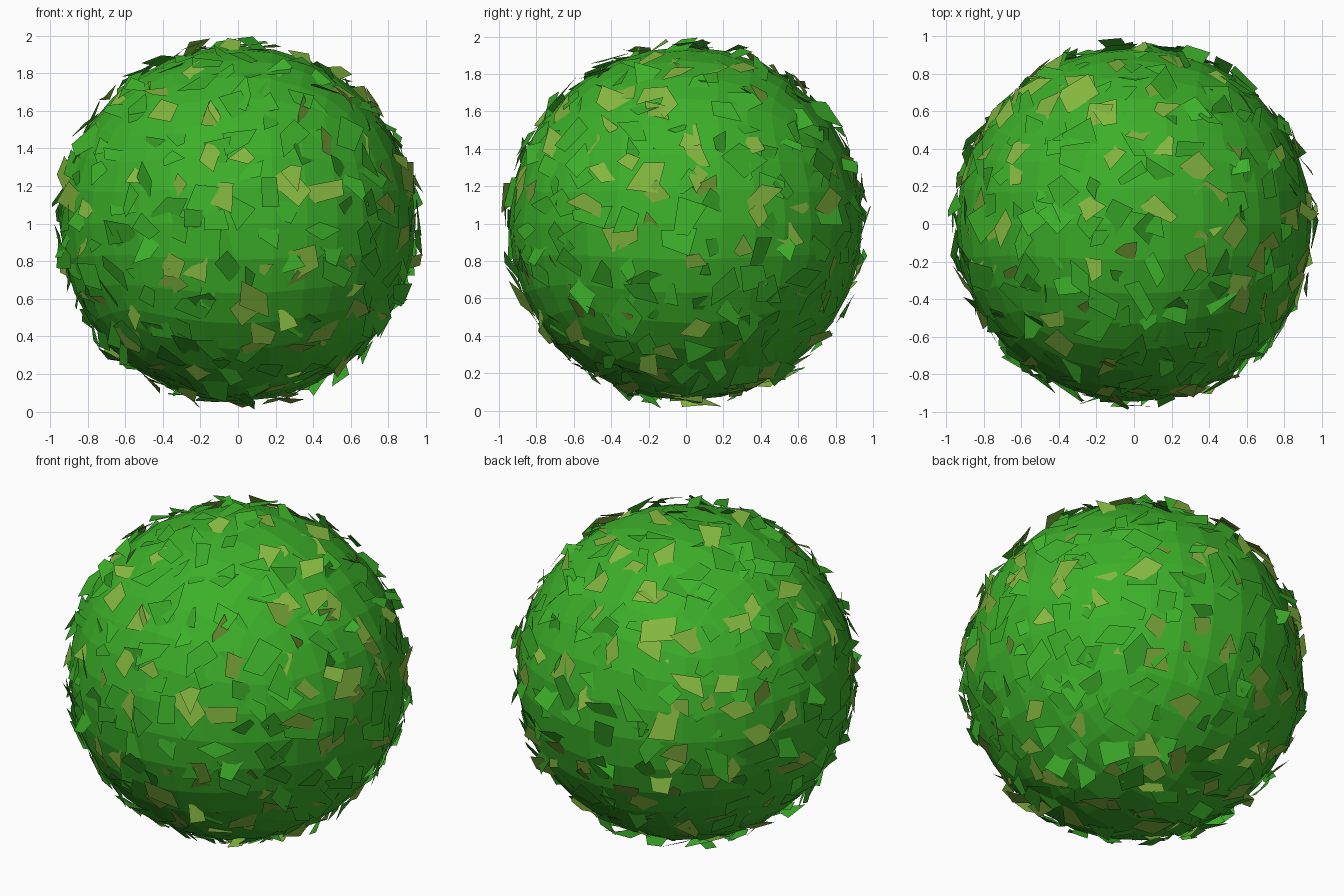
import bpy, bmesh, math, random
from mathutils import Vector

if "Cube" in bpy.data.objects:
    bpy.data.objects.remove(bpy.data.objects["Cube"])

random.seed(11)
CENTRE = Vector((0, 0, 1))


def material(name, rgb):
    m = bpy.data.materials.new(name)
    m.diffuse_color = (*rgb, 1)
    m.use_nodes = True
    m.node_tree.nodes["Principled BSDF"].inputs["Base Color"].default_value = m.diffuse_color
    return m


green = material("green", (0.045, 0.43, 0.022))
olive = material("olive", (0.23, 0.47, 0.05))

# Bush core: a cube subdivided into a flat-shaded quad ball
bpy.ops.mesh.primitive_cube_add(size=2, location=CENTRE)
core = bpy.context.object
core.name = "bush_core"
mod = core.modifiers.new("round", 'SUBSURF')
mod.levels = mod.render_levels = 3
bpy.ops.object.modifier_apply(modifier=mod.name)
for v in core.data.vertices:
    v.co = v.co.normalized() * 0.945
core.data.polygons.foreach_set("use_smooth", [False] * len(core.data.polygons))
core.data.materials.append(green)


# One bent, irregular four-sided leaf, tilted so that one end pokes out
def add_leaf(bm, normal):
    side = normal.orthogonal().normalized()
    up = normal.cross(side)
    turn = random.uniform(0, math.tau)
    u = side * math.cos(turn) + up * math.sin(turn)
    w = normal.cross(u)
    tilt = random.uniform(-0.55, 0.55)
    n = normal * math.cos(tilt) - u * math.sin(tilt)
    u = u * math.cos(tilt) + normal * math.sin(tilt)
    mid = CENTRE + normal * random.uniform(0.935, 0.972)
    length, width = random.uniform(0.07, 0.12), random.uniform(0.05, 0.1)
    corners = []
    for a, b in ((-1, -1), (1, -1), (1, 1), (-1, 1)):
        p = (mid + u * a * length * random.uniform(0.25, 1.15)
             + w * b * width * random.uniform(0.25, 1.15)
             + n * random.uniform(-0.018, 0.018))
        d = p - CENTRE
        if d.length > 1:
            p = CENTRE + d.normalized()
        corners.append(bm.verts.new(p))
    bm.faces.new(corners)


def leaf_object(name, normals, mat):
    bm = bmesh.new()
    for n in normals:
        add_leaf(bm, n)
    mesh = bpy.data.meshes.new(name)
    bm.to_mesh(mesh)
    bm.free()
    mesh.materials.append(mat)
    bpy.context.collection.objects.link(bpy.data.objects.new(name, mesh))


# Even scatter of leaves over the ball, split into two colours
COUNT = 480
normals = []
for i in range(COUNT):
    z = 1 - 2 * (i + 0.5) / COUNT
    r, a = math.sqrt(1 - z * z), i * math.pi * (3 - math.sqrt(5))
    jitter = Vector([random.uniform(-0.08, 0.08) for _ in range(3)])
    normals.append((Vector((r * math.cos(a), r * math.sin(a), z)) + jitter).normalized())
random.shuffle(normals)
split = int(COUNT * 0.66)
leaf_object("green_leaves", normals[:split], green)
leaf_object("olive_leaves", normals[split:], olive)
